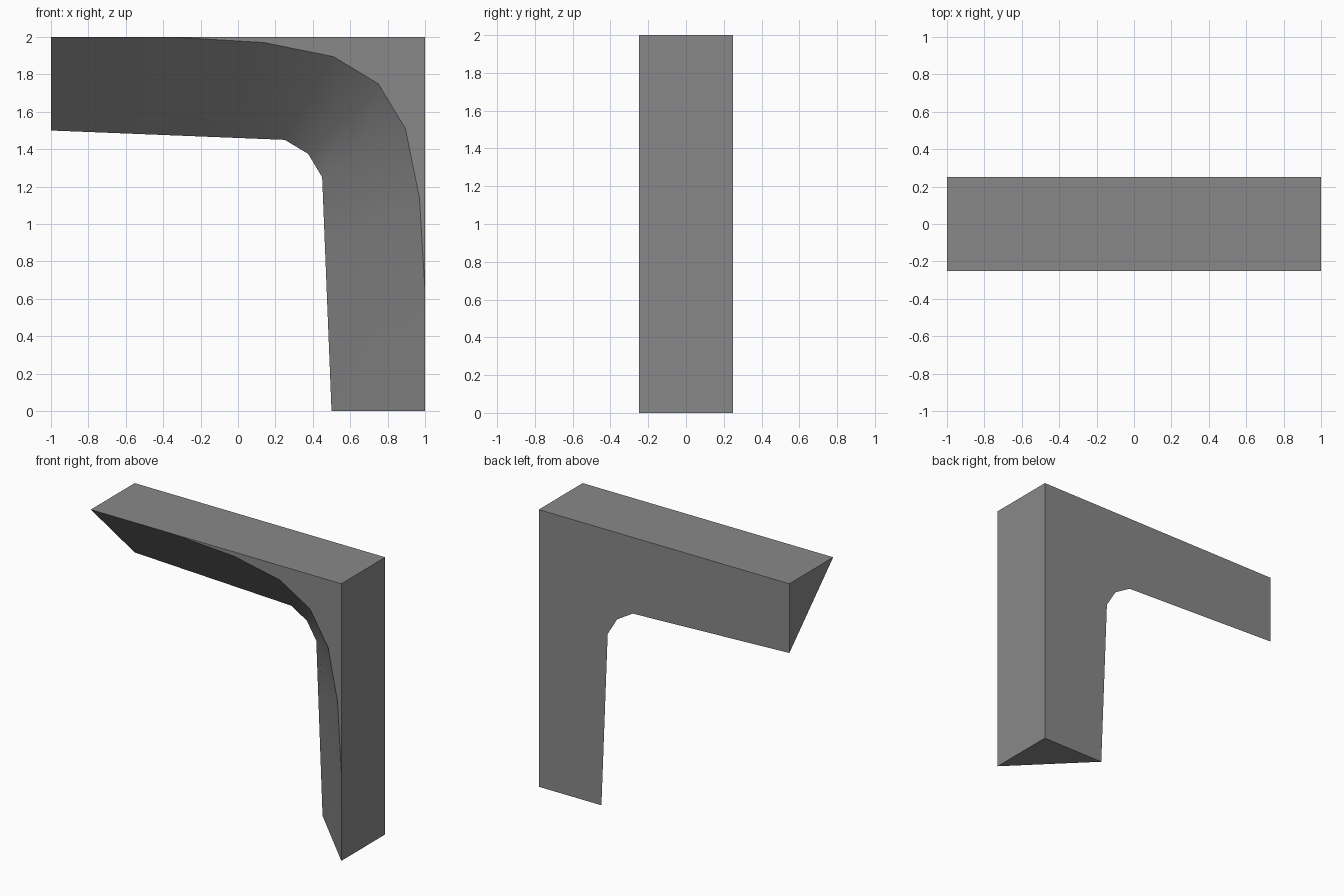
import bpy, bmesh, math

if "Cube" in bpy.data.objects:
    bpy.data.objects.remove(bpy.data.objects["Cube"])

Y = 0.25  # half depth

# Half profiles (x, z) from the arm tip to the bend; the leg is the mirror image
# across the diagonal of the corner.
front_half = [(-1, 2), (-0.36, 2), (0.14, 1.97), (0.51, 1.895), (0.75, 1.75)]
back_half = [(-1, 1.5), (-0.5, 1.48), (-0.15, 1.466), (0.25, 1.45), (0.375, 1.375)]


def mirrored(half):
    return half + [(z - 1, x + 1) for x, z in reversed(half[:-1])]


front, back = mirrored(front_half), mirrored(back_half)
mid = [((a[0] + b[0]) / 2, (a[1] + b[1]) / 2) for a, b in zip(front, back)]

bm = bmesh.new()


def row(points, y):
    return [bm.verts.new((x, y, z)) for x, z in points]


f, m, b = row(front, -Y), row(mid, 0), row(back, Y)
corner_f = bm.verts.new((1, -Y, 2))
arm_b, corner_b, leg_b = row([(-1, 2), (1, 2), (1, 0)], Y)

# Sloped inner wall
for r0, r1 in ((f, m), (m, b)):
    for i in range(len(f) - 1):
        bm.faces.new((r0[i], r0[i + 1], r1[i + 1], r1[i]))

# Front web, back plate, top, outer side and the two triangular ends
bm.faces.new(f[1:-1] + [corner_f])
bm.faces.new(b + [leg_b, corner_b, arm_b])
bm.faces.new((f[0], f[1], corner_f, corner_b, arm_b))
bm.faces.new((f[-1], f[-2], corner_f, corner_b, leg_b))
bm.faces.new((f[0], m[0], b[0], arm_b))
bm.faces.new((f[-1], m[-1], b[-1], leg_b))
bmesh.ops.recalc_face_normals(bm, faces=bm.faces)

mesh = bpy.data.meshes.new("corner_bracket")
bm.to_mesh(mesh)
bm.free()
bracket = bpy.data.objects.new("corner_bracket", mesh)
bpy.context.collection.objects.link(bracket)

# Plain grey
grey = bpy.data.materials.new("grey")
grey.diffuse_color = (0.25, 0.25, 0.255, 1)
grey.use_nodes = True
grey.node_tree.nodes["Principled BSDF"].inputs["Base Color"].default_value = grey.diffuse_color
mesh.materials.append(grey)

# Smooth bend, sharp corners
bpy.context.view_layer.objects.active = bracket
bracket.select_set(True)
bpy.ops.object.shade_smooth_by_angle(angle=math.radians(35))
